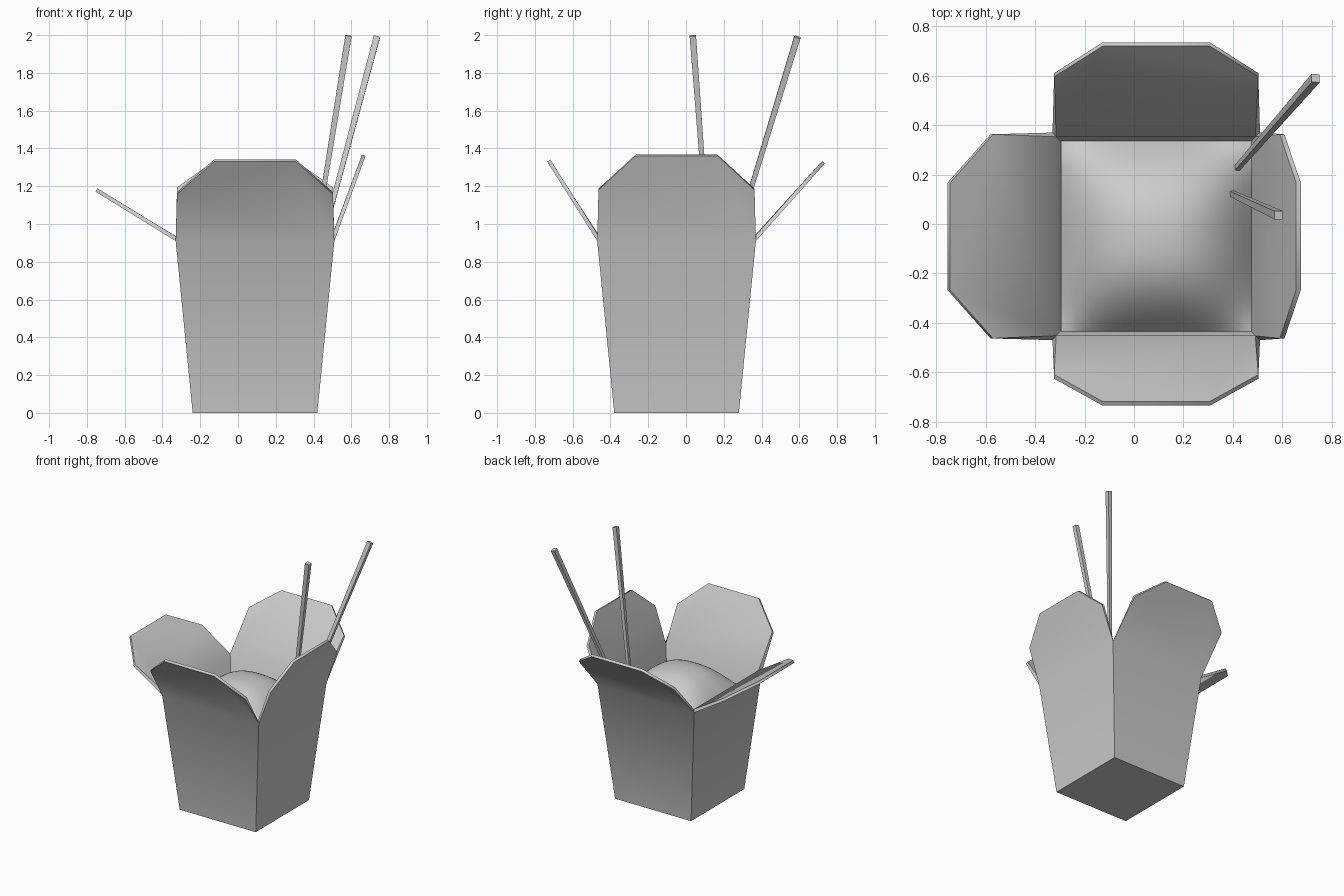
import bpy
import bmesh
from math import radians
from mathutils import Vector

old = bpy.data.objects.get("Cube")
if old:
    bpy.data.objects.remove(old)

CENTRE = Vector((0.09, -0.05, 0))
BASE, RIM, RIM_Z = 0.33, 0.42, 0.91

grey = bpy.data.materials.new("plain grey")
grey.use_nodes = True
grey.diffuse_color = (0.6, 0.6, 0.6, 1)
grey.node_tree.nodes["Principled BSDF"].inputs["Base Color"].default_value = (0.6, 0.6, 0.6, 1)


def make_object(name, bm, smooth_angle=None):
    mesh = bpy.data.meshes.new(name)
    bm.to_mesh(mesh)
    bm.free()
    mesh.materials.append(grey)
    obj = bpy.data.objects.new(name, mesh)
    bpy.context.collection.objects.link(obj)
    if smooth_angle:
        bpy.ops.object.select_all(action="DESELECT")
        obj.select_set(True)
        bpy.context.view_layer.objects.active = obj
        for mod in list(obj.modifiers):
            bpy.ops.object.modifier_apply(modifier=mod.name)
        bpy.ops.object.shade_smooth_by_angle(angle=radians(smooth_angle))
    return obj


# Carton: tapered walls, each continuing into a folded-out clipped flap
# Per side: outward direction, flap reach, flap rise, shoulder position
SIDES = [
    ((1, 0), 0.165, 0.45, 0.6),
    ((0, 1), 0.365, 0.41, 0.66),
    ((-1, 0), 0.425, 0.262, 0.59),
    ((0, -1), 0.265, 0.42, 0.59),
]
bm = bmesh.new()
floor = []
for (nx, ny), reach, rise, shoulder in SIDES:
    n, t = Vector((nx, ny, 0)), Vector((-ny, nx, 0))

    def row(half, out, z):
        return [bm.verts.new(CENTRE + n * out + t * s * half + Vector((0, 0, z))) for s in (-1, 1)]

    rows = [
        row(BASE, BASE, 0),
        row(RIM, RIM, RIM_Z),
        row(0.413, RIM + reach * shoulder, RIM_Z + rise * shoulder),
        row(0.217, RIM + reach, RIM_Z + rise),
    ]
    # wall, then the flap as one six-sided face
    bm.faces.new((rows[0][0], rows[0][1], rows[1][1], rows[1][0]))
    bm.faces.new((rows[1][0], rows[1][1], rows[2][1], rows[3][1], rows[3][0], rows[2][0]))
    floor.append(rows[0][0])
bm.faces.new(reversed(floor))
bmesh.ops.remove_doubles(bm, verts=bm.verts, dist=0.0005)
carton = make_object("carton", bm)
shell = carton.modifiers.new("card thickness", "SOLIDIFY")
shell.thickness = 0.02
shell.offset = -1
shell.use_even_offset = True
bpy.context.view_layer.objects.active = carton
carton.select_set(True)
bpy.ops.object.modifier_apply(modifier=shell.name)
bpy.ops.object.shade_smooth_by_angle(angle=radians(60))

# Food: a rounded pillow filling the box
bm = bmesh.new()
bmesh.ops.create_grid(bm, x_segments=24, y_segments=24, size=1)
for v in bm.verts:
    u, w = abs(v.co.x), abs(v.co.y)
    z = 0.76 + 0.24 * (1 - u ** 2.5) * (1 - w ** 2.5)
    v.co = CENTRE + Vector((v.co.x * 0.385, v.co.y * 0.385, z))
make_object("food_mound", bm, 60)


# Chopsticks: square rods tapering into the food
def chopstick(name, low, high):
    low, high = Vector(low), Vector(high)
    axis = high - low
    turn = Vector((0, 0, 1)).rotation_difference(axis)
    bm = bmesh.new()
    bmesh.ops.create_cube(bm, size=1)
    for v in bm.verts:
        width = 0.034 if v.co.z > 0 else 0.02
        local = Vector((v.co.x * width, v.co.y * width, (v.co.z + 0.5) * axis.length))
        v.co = low + turn @ local
    make_object(name, bm)


chopstick("chopstick_back", (0.39, 0.195, 0.7), (0.735, 0.59, 1.99))
chopstick("chopstick_front", (0.375, 0.133, 0.7), (0.585, 0.036, 1.997))
